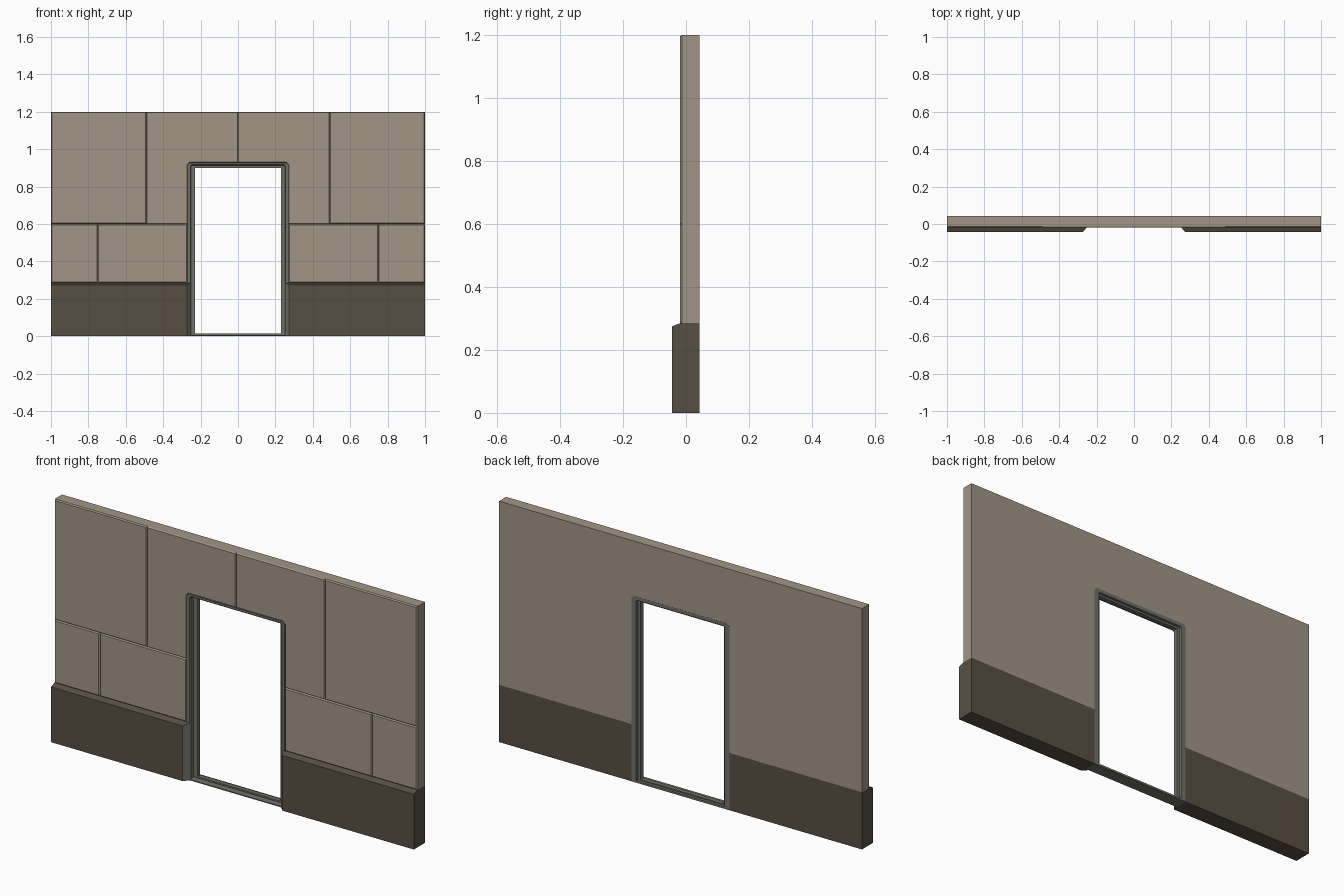
import bpy, bmesh

if "Cube" in bpy.data.objects:
    bpy.data.objects.remove(bpy.data.objects["Cube"])


def material(name, rgb):
    m = bpy.data.materials.new(name)
    m.diffuse_color = (*rgb, 1)
    m.use_nodes = True
    m.node_tree.nodes["Principled BSDF"].inputs["Base Color"].default_value = m.diffuse_color
    return m


STONE = material("warm stone", (0.36, 0.30, 0.235))
PLINTH = material("dark brown", (0.097, 0.078, 0.055))
METAL = material("grey metal", (0.165, 0.165, 0.145))

BACK, CORE, FACE, FOOT = 0.043, -0.013, -0.019, -0.044
BASE, MID, TOP = 0.285, 0.6, 1.2
DOOR, HEAD = 0.27, 0.927


def finish(name, bm, mats, mirror=False):
    bmesh.ops.recalc_face_normals(bm, faces=bm.faces)
    me = bpy.data.meshes.new(name)
    bm.to_mesh(me)
    bm.free()
    for m in mats:
        me.materials.append(m)
    ob = bpy.data.objects.new(name, me)
    bpy.context.collection.objects.link(ob)
    if mirror:
        ob.modifiers.new("mirror", 'MIRROR').use_mirror_merge = False
    return ob


def prism(bm, front, back):
    """Solid between two matching loops of 3D points."""
    a = [bm.verts.new(p) for p in front]
    b = [bm.verts.new(p) for p in back]
    bm.faces.new(a)
    bm.faces.new(b[::-1])
    n = len(a)
    for i in range(n):
        j = (i + 1) % n
        bm.faces.new((a[i], b[i], b[j], a[j]))


def slab(name, outline, y0, y1, chamfer=0, mirror=False):
    """Upright slab from an x-z outline, front rim optionally chamfered."""
    bm = bmesh.new()
    prism(bm, [(x, y0, z) for x, z in outline], [(x, y1, z) for x, z in outline])
    bmesh.ops.recalc_face_normals(bm, faces=bm.faces)
    if chamfer:
        front = [f for f in bm.faces if f.normal.y < -0.9]
        bmesh.ops.inset_region(bm, faces=front, thickness=chamfer, use_even_offset=True)
        for v in {v for f in front for v in f.verts}:
            v.co.y -= CORE - FACE
    return finish(name, bm, [STONE], mirror)


# Wall core with the doorway left open
c = 0.012
slab("wall_core", [(-1, BASE), (-DOOR, BASE), (-DOOR, HEAD - c), (c - DOOR, HEAD),
                   (DOOR - c, HEAD), (DOOR, HEAD - c), (DOOR, BASE), (1, BASE),
                   (1, TOP), (-1, TOP)], CORE, BACK)

# Facing panels with chamfered rims
rects = {"lower_inner_panel": (DOOR, BASE, 0.75, MID),
         "lower_outer_panel": (0.75, BASE, 1, MID),
         "upper_outer_panel": (0.49, MID, 1, TOP)}
for name, (x0, z0, x1, z1) in rects.items():
    slab(name, [(x0, z0), (x1, z0), (x1, z1), (x0, z1)], CORE, CORE + 0.004, 0.005, True)
slab("upper_inner_panel", [(0, HEAD), (DOOR - c, HEAD), (DOOR, HEAD - c), (DOOR, MID),
                           (0.49, MID), (0.49, TOP), (0, TOP)], CORE, CORE + 0.004, 0.004, True)

# Plinth: block in the wall plane plus a projecting foot with a sloped top
bm = bmesh.new()
block = [(DOOR, -0.018), (1, -0.018), (1, BACK), (DOOR, BACK)]
prism(bm, [(x, y, 0) for x, y in block], [(x, y, BASE) for x, y in block])
foot = [(0.252, -0.018), (1, -0.018), (1, FOOT), (DOOR + 0.004, FOOT)]
prism(bm, [(x, y, 0) for x, y in foot],
      [(x, y, BASE if y > FOOT else BASE - 0.01) for x, y in foot])
bmesh.ops.recalc_face_normals(bm, faces=bm.faces)
for f in bm.faces:  # splayed end beside the door is metal
    f.material_index = 1 if f.normal.x < -0.5 else 0
finish("plinth", bm, [PLINTH, METAL], True)

# Door frame and threshold: stepped profile (outward offset, y) swept round the opening
profile = [(0.04, FACE), (0.025, FACE), (0.02, -0.014), (0.02, 0.008), (0, 0.008),
           (0, 0.03), (0.014, 0.03), (0.014, BACK + 0.0005), (0.04, BACK + 0.0005)]
bm = bmesh.new()
rings = []
for o, y in profile:
    x, top, low, k = 0.23 + o, 0.9 + o * 0.675, 0.015 - o * 0.375, 0.0005 + o * 0.29
    loop = [(-x, low), (-x, top - k), (k - x, top), (x - k, top), (x, top - k), (x, low)]
    rings.append([bm.verts.new((px, y, pz)) for px, pz in loop])
for i, a in enumerate(rings):
    b = rings[(i + 1) % len(rings)]
    for j in range(6):
        k = (j + 1) % 6
        bm.faces.new((a[j], a[k], b[k], b[j]))
finish("door_frame", bm, [METAL])
